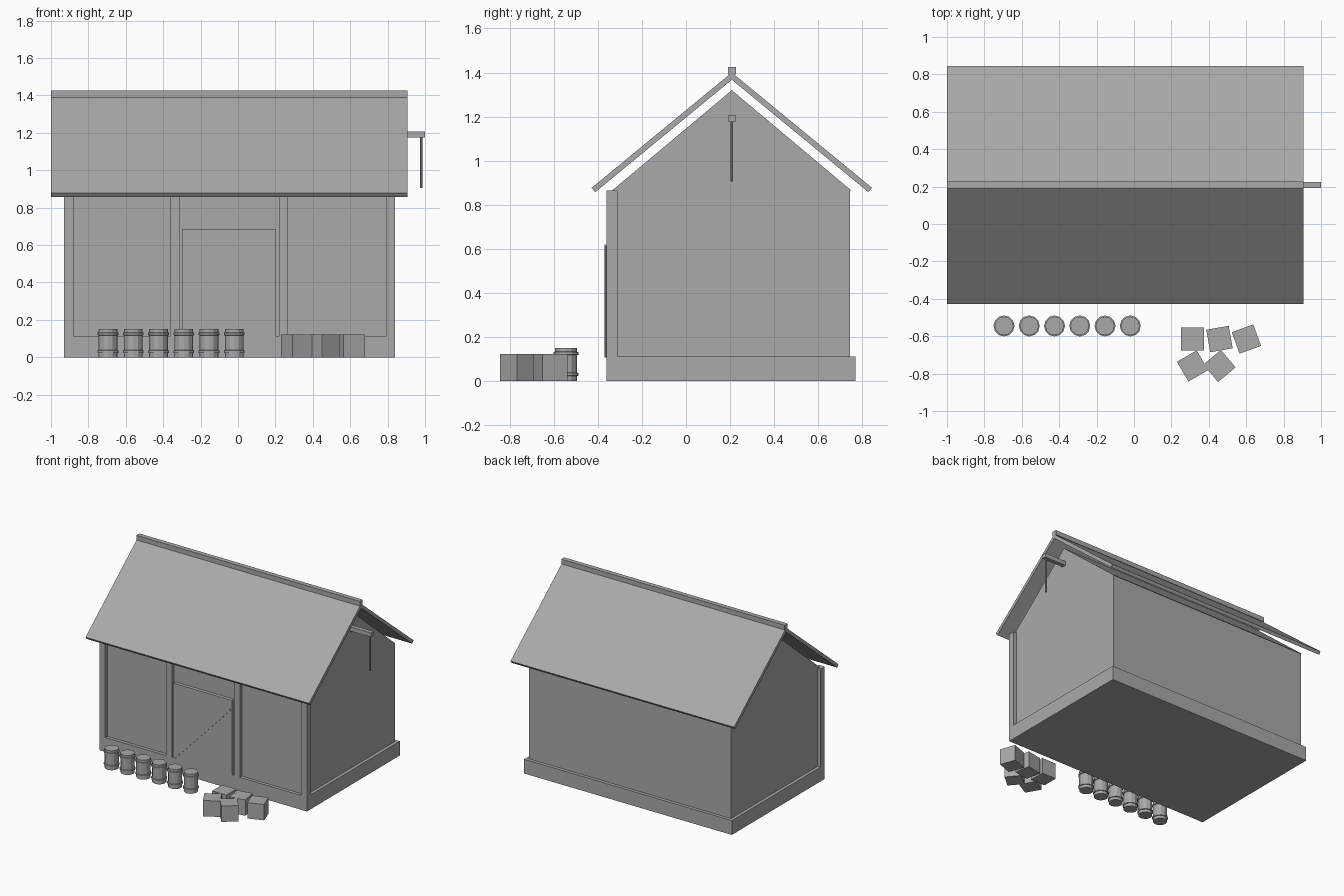
import bpy, bmesh, math
from mathutils import Matrix, Vector

if "Cube" in bpy.data.objects:
    bpy.data.objects.remove(bpy.data.objects["Cube"])

grey = bpy.data.materials.new("plain grey")
grey.diffuse_color = (0.4, 0.4, 0.4, 1)
grey.use_nodes = True
grey.node_tree.nodes["Principled BSDF"].inputs["Base Color"].default_value = grey.diffuse_color


def finish(name, bm):
    bmesh.ops.recalc_face_normals(bm, faces=bm.faces)
    me = bpy.data.meshes.new(name)
    bm.to_mesh(me)
    bm.free()
    me.materials.append(grey)
    ob = bpy.data.objects.new(name, me)
    bpy.context.collection.objects.link(ob)
    return ob


def box(name, x0, x1, y0, y1, z0, z1):
    bm = bmesh.new()
    size = Matrix.Diagonal((x1 - x0, y1 - y0, z1 - z0, 1))
    mid = Matrix.Translation(((x0 + x1) / 2, (y0 + y1) / 2, (z0 + z1) / 2))
    bmesh.ops.create_cube(bm, size=1, matrix=mid @ size)
    return finish(name, bm)


def prism(name, profile, start, depth):
    """Extrude a closed 3D profile along a vector."""
    bm = bmesh.new()
    face = bm.faces.new([bm.verts.new(Vector(p) + Vector(start)) for p in profile])
    ext = bmesh.ops.extrude_face_region(bm, geom=[face])
    verts = [v for v in ext["geom"] if isinstance(v, bmesh.types.BMVert)]
    bmesh.ops.translate(bm, verts=verts, vec=depth)
    return finish(name, bm)


def lathe(name, profile, location, sides):
    """Revolve (radius, height) points around z, capped at both ends."""
    bm = bmesh.new()
    rings = []
    for r, z in profile:
        rings.append([bm.verts.new(Vector(location) + Vector(
            (r * math.cos(2 * math.pi * i / sides), r * math.sin(2 * math.pi * i / sides), z)))
            for i in range(sides)])
    for a, b in zip(rings, rings[1:]):
        for i in range(sides):
            j = (i + 1) % sides
            bm.faces.new((a[i], a[j], b[j], b[i]))
    bm.faces.new(rings[0])
    bm.faces.new(rings[-1])
    return finish(name, bm)


RIDGE_Y = 0.208

# Plinth, walls and gable attic
box("plinth", -0.93, 0.84, -0.36, 0.77, 0, 0.11)
box("walls", -0.905, 0.815, -0.335, 0.745, 0.1, 0.865)
prism("gable_attic", [(0, -0.335, 0.865), (0, 0.75, 0.865), (0, RIDGE_Y, 1.32)],
      (-0.905, 0, 0), (1.72, 0, 0))

# Front timber posts
for i, x in enumerate((-0.93, -0.36, 0.218, 0.79)):
    box(f"front_post_{i + 1}", x, x + 0.05, -0.361, -0.311, 0, 0.865)

# Door with a diagonal brace
box("door", -0.3, 0.203, -0.362, -0.33, 0.04, 0.685)
a, b = Vector((-0.29, 0, 0.112)), Vector((0.19, 0, 0.615))
n = Vector((-(b - a).z, 0, (b - a).x)).normalized() * 0.007
prism("door_brace", [a + n, a - n, b - n, b + n], (0, -0.369, 0), (0, 0.008, 0))

# Roof slopes on both sides of the ridge
for name, s in (("front_roof", -1), ("back_roof", 1)):
    prism(name, [(0, 0, 1.40), (0, s * 0.636, 0.877), (0, s * 0.62, 0.857), (0, 0, 1.367)],
          (-1, RIDGE_Y, 0), (1.905, 0, 0))
box("ridge_cap", -1, 0.905, RIDGE_Y - 0.018, RIDGE_Y + 0.018, 1.39, 1.426)

# Hoist beam and rope
box("hoist_beam", 0.78, 1.0, RIDGE_Y - 0.016, RIDGE_Y + 0.016, 1.175, 1.207)
lathe("hoist_rope", [(0.006, 0.905), (0.006, 1.18)], (0.98, RIDGE_Y, 0), 8)

# Row of hooped barrels
barrel = [(0.05, 0), (0.05, 0.022), (0.056, 0.024), (0.056, 0.036), (0.05, 0.038),
          (0.05, 0.117), (0.056, 0.119), (0.056, 0.131), (0.05, 0.133), (0.05, 0.15)]
for i in range(6):
    lathe(f"barrel_{i + 1}", barrel, (-0.695 + 0.135 * i, -0.545, 0), 12)

# Crates, each turned ten degrees more than the last
for i in range(5):
    crate = box(f"crate_{i + 1}", -0.061, 0.061, -0.061, 0.061, 0, 0.122)
    crate.location = (0.313 + 0.144 * (i % 3), -0.615 - 0.144 * (i // 3), 0)
    crate.rotation_euler.z = math.radians(10 * i)
